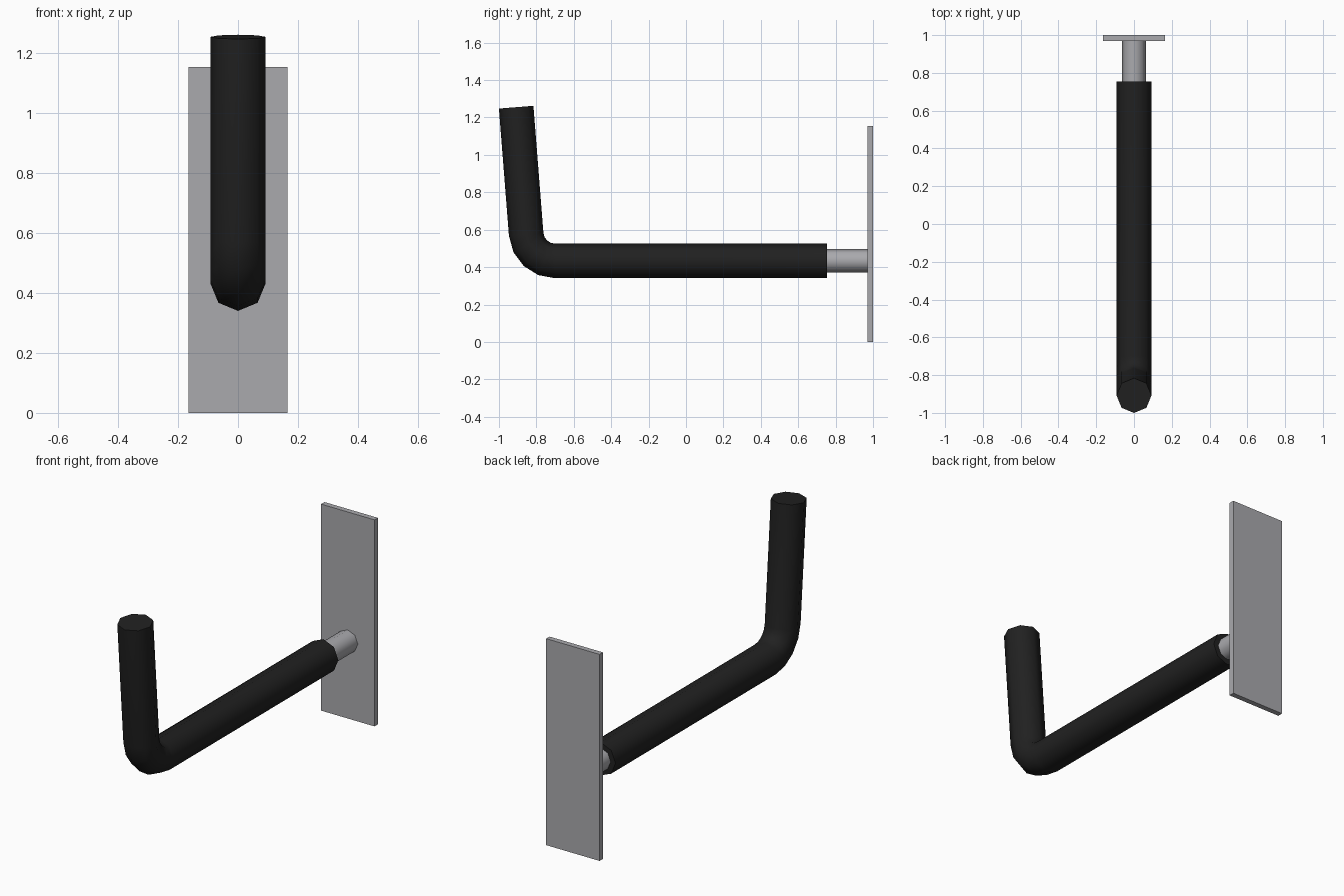
import bpy, bmesh, math
from mathutils import Vector

if "Cube" in bpy.data.objects:
    bpy.data.objects.remove(bpy.data.objects["Cube"])


def material(name, rgb):
    m = bpy.data.materials.new(name)
    m.diffuse_color = (*rgb, 1)
    m.use_nodes = True
    m.node_tree.nodes["Principled BSDF"].inputs["Base Color"].default_value = m.diffuse_color
    return m


black = material("black rubber", (0.015, 0.015, 0.015))
steel = material("grey steel", (0.40, 0.40, 0.42))


def finish(bm, name, mat, smooth):
    bmesh.ops.recalc_face_normals(bm, faces=bm.faces)
    me = bpy.data.meshes.new(name)
    bm.to_mesh(me)
    bm.free()
    me.materials.append(mat)
    ob = bpy.data.objects.new(name, me)
    bpy.context.collection.objects.link(ob)
    if smooth:
        bpy.ops.object.select_all(action='DESELECT')
        ob.select_set(True)
        bpy.context.view_layer.objects.active = ob
        bpy.ops.object.shade_smooth_by_angle(angle=math.radians(60))


def tube(name, path, radius, mat, sides=8):
    """Sweep a polygon along (y, z, heading angle) stations, with end caps."""
    bm = bmesh.new()
    rings = []
    for y, z, a in path:
        up = Vector((0, math.sin(a), math.cos(a)))
        ring = []
        for i in range(sides):
            t = 2 * math.pi * i / sides
            p = Vector((0, y, z)) + radius * (Vector((math.cos(t), 0, 0)) + up * math.sin(t))
            ring.append(bm.verts.new(p))
        rings.append(ring)
    for r, s in zip(rings, rings[1:]):
        for i in range(sides):
            j = (i + 1) % sides
            bm.faces.new((r[i], r[j], s[j], s[i]))
    bm.faces.new(rings[0])
    bm.faces.new(rings[-1])
    finish(bm, name, mat, True)


# Wall plate
bm = bmesh.new()
bmesh.ops.create_cube(bm, size=1)
for v in bm.verts:
    v.co = Vector((v.co.x * 0.33, 0.985 + v.co.y * 0.03, 0.5775 + v.co.z * 1.155))
finish(bm, "wall_plate", steel, False)

# Steel rod between the plate and the sleeve
AXIS_Z = 0.433
tube("steel_rod", [(0.98, AXIS_Z, 0), (0.70, AXIS_Z, 0)], 0.0625, steel)

# Black sleeve: straight arm, bend in four steps, upturned tip
BEND_R, BEND_Y, TURN = 0.155, -0.70, math.radians(85.5)
path = [(0.755, AXIS_Z, 0)]
for k in range(5):
    a = TURN * k / 4
    path.append((BEND_Y - BEND_R * math.sin(a), AXIS_Z + BEND_R * (1 - math.cos(a)), a))
path.append((-0.908, 1.255, TURN))
tube("hook_sleeve", path, 0.0925, black)
